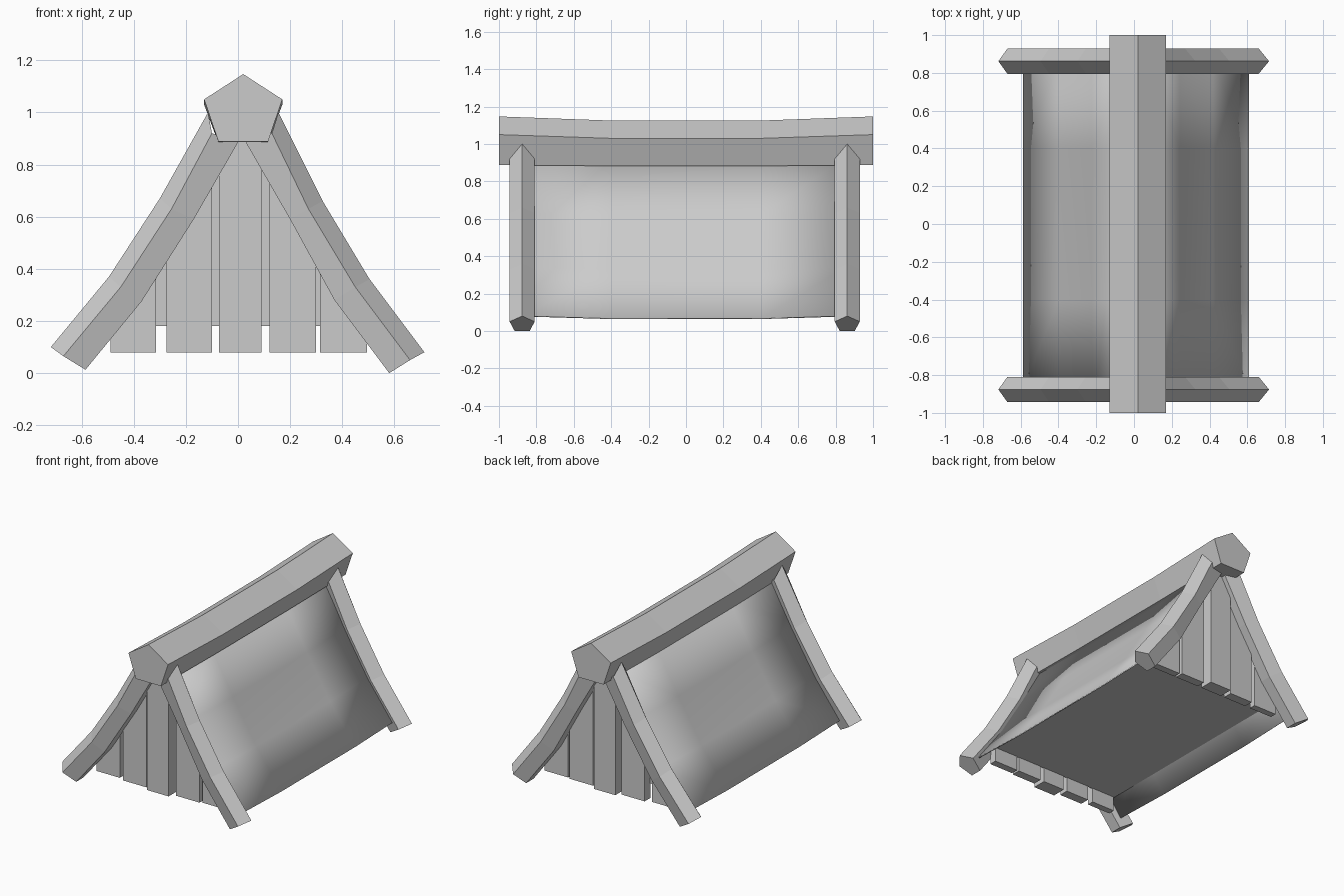
import bpy, bmesh

if "Cube" in bpy.data.objects:
    bpy.data.objects.remove(bpy.data.objects["Cube"])


def make_object(name, bm):
    bmesh.ops.recalc_face_normals(bm, faces=bm.faces[:])
    me = bpy.data.meshes.new(name)
    bm.to_mesh(me)
    bm.free()
    ob = bpy.data.objects.new(name, me)
    bpy.context.collection.objects.link(ob)
    return ob


def loft(name, rings, closed=True):
    """Skin equal-length rings; closed rings are capped into a solid."""
    bm = bmesh.new()
    vs = [[bm.verts.new(p) for p in r] for r in rings]
    n = len(rings[0])
    for a, b in zip(vs, vs[1:]):
        for i in range(n if closed else n - 1):
            j = (i + 1) % n
            bm.faces.new((a[i], a[j], b[j], b[i]))
    if closed:
        bm.faces.new(vs[0])
        bm.faces.new(vs[-1])
    return make_object(name, bm)


# Sagging ridge beam with a pentagonal section
beam = [(0.02, 1.147, 0.022), (0.17, 1.05, 0.02), (0.115, 0.888, 0.006),
        (-0.075, 0.888, 0.006), (-0.13, 1.05, 0.02)]
loft("ridge_beam", [[(x, y, z - s * d) for x, z, d in beam]
                    for y, s in ((-1, 0), (-0.4, 1), (0.4, 1), (1, 0))])

# Curved rafters: outer crest, shoulder and inner rails as (x, z), bottom to top
right_rails = [[(0.715, 0.08), (0.505, 0.36), (0.325, 0.66), (0.155, 1.0)],
               [(0.66, 0.05), (0.45, 0.33), (0.27, 0.63), (0.13, 0.92)],
               [(0.58, 0.0), (0.37, 0.28), (0.20, 0.59), (0.03, 0.885)]]
left_rails = [[(-0.718, 0.10), (-0.495, 0.37), (-0.30, 0.67), (-0.115, 1.0)],
              [(-0.67, 0.065), (-0.45, 0.33), (-0.255, 0.63), (-0.10, 0.92)],
              [(-0.585, 0.013), (-0.37, 0.275), (-0.17, 0.59), (0.0, 0.885)]]
for end, yc in (("front", -0.876), ("back", 0.862)):
    for side, rails in (("right", right_rails), ("left", left_rails)):
        rings = []
        for (ox, oz), (sx, sz), (ix, iz) in zip(*rails):
            rings.append([(ox, yc, oz), (sx, yc + 0.067, sz), (ix, yc + 0.04, iz),
                          (ix, yc - 0.04, iz), (sx, yc - 0.067, sz)])
        loft(f"{end}_{side}_rafter", rings)

# Curved roof slopes, half profile measured from x = 0.01
CX = 0.01
slope = [(0.595, 0.08), (0.405, 0.34), (0.23, 0.63), (0.06, 0.93)]
for side, s in (("right", 1), ("left", -1)):
    roof = loft(f"{side}_roof",
                [[(CX + s * x, y, z - d) for x, z in slope]
                 for y, d in ((-0.87, 0), (-0.4, 0.014), (0.4, 0.014), (0.86, 0))],
                closed=False)
    for p in roof.data.polygons:
        p.use_smooth = True
    solid = roof.modifiers.new("thickness", "SOLIDIFY")
    solid.thickness = 0.008
    solid.offset = 0


def roof_z(x):
    """Roof height above a given x."""
    x = abs(x - CX)
    for (x0, z0), (x1, z1) in zip(slope, slope[1:]):
        if x >= x1:
            return z0 + (x - x0) * (z1 - z0) / (x1 - x0)
    return slope[-1][1]


# Inner body under the roof: raised floor and gable walls
half = [(0.505, 0.18), (0.385, 0.34), (0.21, 0.63), (0.045, 0.90)]
body = [(CX + x, z) for x, z in half] + [(CX - x, z) for x, z in reversed(half)]
loft("inner_body", [[(x, y, z) for x, z in body] for y in (-0.79, 0.78)])

# Gable planks: x start, x end, how far each stands out
planks = [(-0.49, -0.315, 0.045), (-0.275, -0.10, 0.065), (-0.073, 0.09, 0.095),
          (0.12, 0.30, 0.06), (0.315, 0.495, 0.05)]
for end, y0, s in (("front", -0.785, -1), ("back", 0.775, 1)):
    for i, (a, b, out) in enumerate(planks):
        m = (a + b) / 2
        top = [(x, roof_z(x) - 0.03) for x in (b, m, a)]
        outline = [(a, 0.08), (b, 0.08)] + top
        loft(f"{end}_plank_{i + 1}",
             [[(x, y, z) for x, z in outline] for y in (y0, y0 + s * out)])
